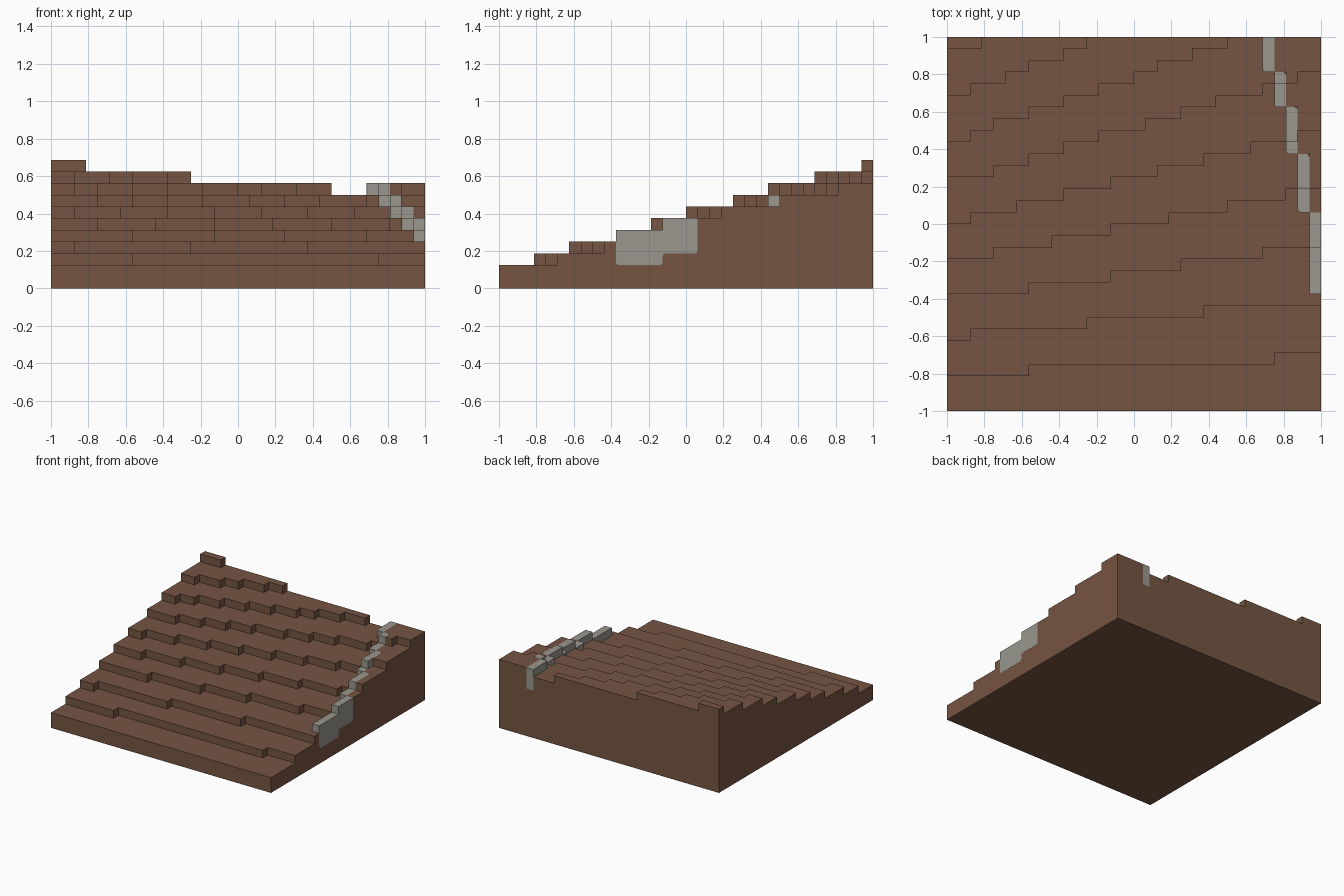
import bpy, bmesh

if "Cube" in bpy.data.objects:
    bpy.data.objects.remove(bpy.data.objects["Cube"], do_unlink=True)

N = 32          # cells per side
U = 2.0 / N     # cell size

# Terrace edges: first row at the left, then the columns where the edge steps back one row
TERRACES = [
    (3, [7, 28]),
    (6, [2, 12, 22]),
    (10, [7, 14, 20, 27]),
    (13, [4, 9, 14, 19, 24, 29]),
    (16, [2, 6, 10, 14, 18, 22, 26, 30]),
    (20, [4, 7, 10, 13, 17, 20, 23, 27, 30]),
    (23, [2, 4, 7, 10, 13, 16, 18, 21, 24]),
    (27, [2, 5, 7, 10, 12]),
    (31, [3]),
]
# Stone kerb runs: column, first row, end row
KERB = [(31, 10, 17), (30, 17, 22), (29, 22, 26), (28, 26, 29), (27, 29, 32)]


def material(name, rgb):
    m = bpy.data.materials.new(name)
    m.use_nodes = True
    m.diffuse_color = (*rgb, 1)
    m.node_tree.nodes["Principled BSDF"].inputs["Base Color"].default_value = (*rgb, 1)
    return m


def finish(bm, name, mat):
    bmesh.ops.recalc_face_normals(bm, faces=bm.faces)
    me = bpy.data.meshes.new(name)
    bm.to_mesh(me)
    bm.free()
    me.materials.append(mat)
    ob = bpy.data.objects.new(name, me)
    bpy.context.collection.objects.link(ob)
    return ob


def slope(i, j):
    """Height in cells of the terraced slope."""
    return 2 + sum(j >= row + sum(i >= c for c in cols) for row, cols in TERRACES)


def ground(i, j):
    """Slope plus the bank raised one cell beside the kerb; zero outside."""
    if not (0 <= i < N and 0 <= j < N):
        return 0
    bank = any(a <= j < b and i > col for col, a, b in KERB[1:])
    return slope(i, j) + bank


def place(i, j, k):
    return (i * U - 1, j * U - 1, k * U)


earth = material("brown earth", (0.181, 0.089, 0.055))
stone = material("grey stone", (0.319, 0.309, 0.270))

# Terraced ground: tops, floor and risers, merged into large flat faces
bm = bmesh.new()


def quad(*corners):
    bm.faces.new([bm.verts.new(place(*c)) for c in corners])


for i in range(N):
    for j in range(N):
        h = ground(i, j)
        quad((i, j, h), (i + 1, j, h), (i + 1, j + 1, h), (i, j + 1, h))
        quad((i, j, 0), (i, j + 1, 0), (i + 1, j + 1, 0), (i + 1, j, 0))
        sides = [((i, j), (i + 1, j), (i, j - 1)),
                 ((i + 1, j), (i + 1, j + 1), (i + 1, j)),
                 ((i + 1, j + 1), (i, j + 1), (i, j + 1)),
                 ((i, j + 1), (i, j), (i - 1, j))]
        for p, q, neighbour in sides:
            for k in range(ground(*neighbour), h):
                quad((*p, k), (*q, k), (*q, k + 1), (*p, k + 1))
bmesh.ops.remove_doubles(bm, verts=bm.verts, dist=0.001)
bmesh.ops.dissolve_limit(bm, angle_limit=0.02, verts=bm.verts, edges=bm.edges)
finish(bm, "terraced_ground", earth)

# Kerb: stepped side profiles, three cells tall, extruded one cell wide
for n, (col, a, b) in enumerate(KERB):
    first, last = n == 0, n == len(KERB) - 1
    top = []
    for j in range(a, b):
        h = slope(col, j) + 1
        if not top or top[-1][1] != h:
            if top:
                top.append((j, top[-1][1]))
            top.append((j, h))
    top.append((b, top[-1][1]))
    # Outer faces sit a hair proud of the ground
    x0, x1 = col * U - 1, (col + 1) * U - 1 + (0.001 if first else 0)
    y_end = b * U - 1 + (0.001 if last else 0)

    def point(j, k):
        return (x0, y_end if j == b else j * U - 1, k * U)

    outline = [point(*p) for p in top] + [point(j, k - 3) for j, k in reversed(top)]
    bm = bmesh.new()
    face = bm.faces.new([bm.verts.new(p) for p in outline])
    out = bmesh.ops.extrude_face_region(bm, geom=[face])
    moved = [v for v in out["geom"] if isinstance(v, bmesh.types.BMVert)]
    bmesh.ops.translate(bm, verts=moved, vec=(x1 - x0, 0, 0))
    bmesh.ops.recalc_face_normals(bm, faces=bm.faces)

    # Round the underside and the free corners where runs meet
    lower = {(round(p[1], 4), round(p[2], 4)) for p in outline[len(top):]}

    def rounded(e):
        v, w = e.verts
        d = w.co - v.co
        low = all((round(p.co.y, 4), round(p.co.z, 4)) in lower for p in (v, w))
        if abs(d.x) > 0.01:
            return low
        if abs(d.y) > 0.01:
            return low and last
        front_left = abs(v.co.x - x0) < 1e-4 and abs(v.co.y - (a * U - 1)) < 1e-4
        back_right = abs(v.co.x - x1) < 1e-4 and abs(v.co.y - y_end) < 1e-4
        return (front_left and not first) or (back_right and not last and not first)

    bmesh.ops.bevel(bm, geom=[e for e in bm.edges if rounded(e)], offset=0.016,
                    segments=3, profile=0.5, affect='EDGES')
    finish(bm, f"stone_kerb_{n + 1}", stone)
